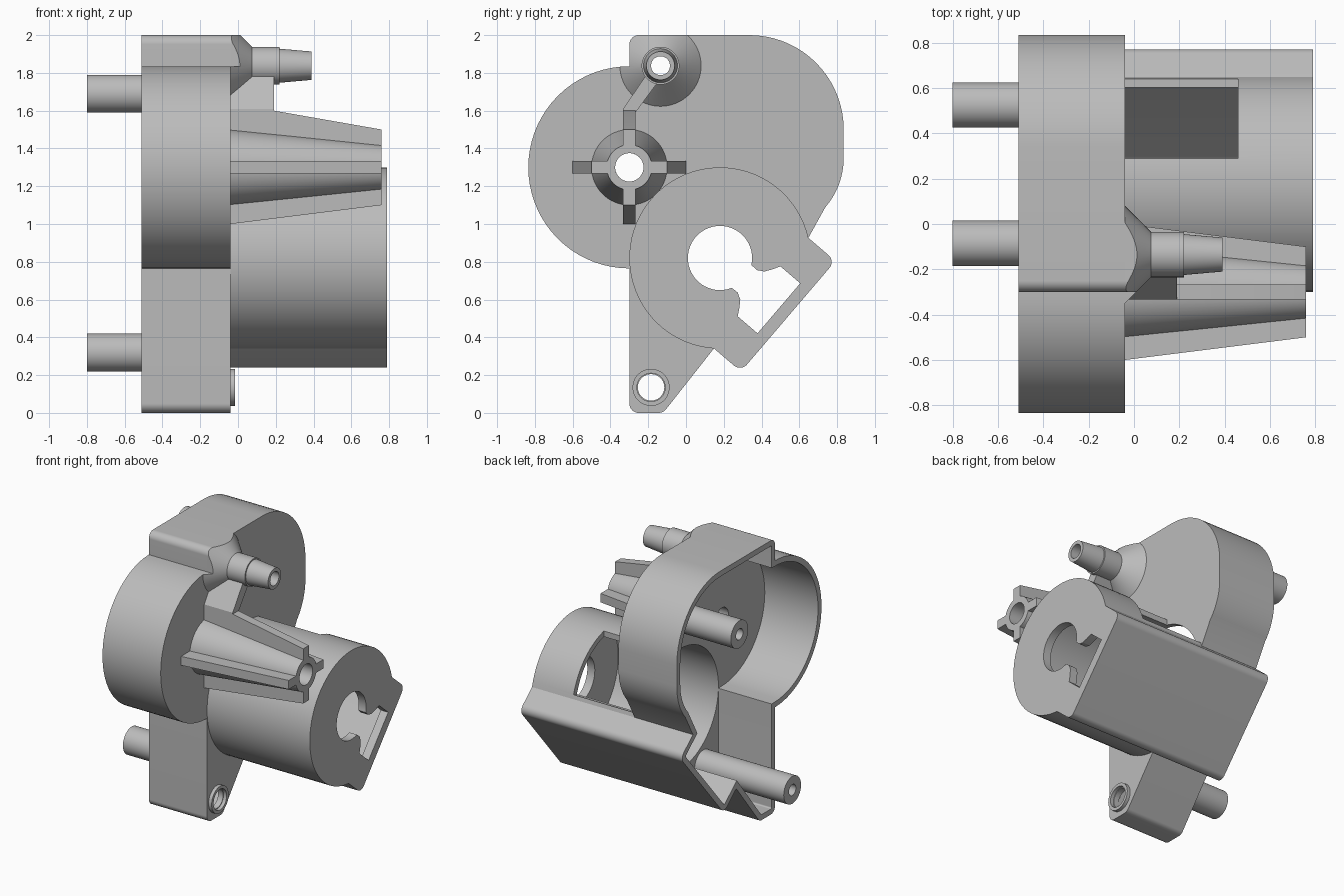
import bpy, bmesh
from math import sin, cos, radians, asin, degrees
from mathutils import Matrix, Vector

old = bpy.data.objects.get("Cube")
if old:
    bpy.data.objects.remove(old, do_unlink=True)

grey = bpy.data.materials.new("plain_grey")
grey.use_nodes = True
COLOUR = (0.5, 0.5, 0.5, 1)
grey.diffuse_color = COLOUR
grey.node_tree.nodes["Principled BSDF"].inputs["Base Color"].default_value = COLOUR

# Main layout, given as (y, z); FLOOR is the outer face of the housing floor
WALL, RIM, FLOOR, INNER, END = 0.04, -0.51, -0.04, -0.08, 0.79
MOTOR, SPINDLE, NOZZLE, EYELET = (0.18, 0.82), (-0.30, 1.30), (-0.135, 1.838), (-0.185, 0.135)
TILT = radians(-40.5)


def make_object(name, bm):
    bmesh.ops.remove_doubles(bm, verts=bm.verts, dist=1e-5)
    bmesh.ops.recalc_face_normals(bm, faces=bm.faces)
    mesh = bpy.data.meshes.new(name)
    bm.to_mesh(mesh)
    bm.free()
    mesh.materials.append(grey)
    obj = bpy.data.objects.new(name, mesh)
    bpy.context.collection.objects.link(obj)
    return obj


def arc(centre, r, a0, a1):
    n = max(4, round(abs(a1 - a0) / 5))
    angles = [radians(a0 + (a1 - a0) * i / n) for i in range(n + 1)]
    return [(centre[0] + r * cos(a), centre[1] + r * sin(a)) for a in angles]


def motor_frame(pts):
    """Turn points from the tilted motor frame into (y, z)."""
    c, s = cos(TILT), sin(TILT)
    return [(MOTOR[0] + a * c - b * s, MOTOR[1] + a * s + b * c) for a, b in pts]


def inset(pts, d):
    """Mitred inward offset of a counterclockwise outline."""
    result = []
    for i, p in enumerate(pts):
        p = Vector(p)
        e0 = (p - Vector(pts[i - 1])).normalized()
        e1 = (Vector(pts[(i + 1) % len(pts)]) - p).normalized()
        n0, n1 = Vector((-e0.y, e0.x)), Vector((-e1.y, e1.x))
        result.append(tuple(p + (n0 + n1) * d / (1 + n0.dot(n1))))
    return result


def prism(name, pts, x0, x1, matrix=None):
    """Extrude a (y, z) outline along x."""
    bm = bmesh.new()
    face = bm.faces.new([bm.verts.new((x0, y, z)) for y, z in pts])
    new = bmesh.ops.extrude_face_region(bm, geom=[face])["geom"]
    moved = [v for v in new if isinstance(v, bmesh.types.BMVert)]
    bmesh.ops.translate(bm, verts=moved, vec=(x1 - x0, 0, 0))
    if matrix:
        bm.transform(matrix)
    return make_object(name, bm)


def lathe(name, centre, profile, closed=False):
    """Turn an (x, radius) profile about an x-parallel axis."""
    bm = bmesh.new()
    vs = [bm.verts.new((x, 0, r)) for x, r in profile]
    es = [bm.edges.new(pair) for pair in zip(vs, vs[1:])]
    if closed:
        es.append(bm.edges.new((vs[-1], vs[0])))
    bmesh.ops.spin(bm, geom=vs + es, cent=(0, 0, 0), axis=(1, 0, 0),
                   angle=radians(360), steps=64)
    bmesh.ops.translate(bm, verts=bm.verts, vec=(0, *centre))
    return make_object(name, bm)


def drill(name, centre, r, x0, x1):
    return prism(name, arc(centre, r, 0, 355), x0, x1)


def boolean(obj, operation, *cutters):
    bpy.context.view_layer.objects.active = obj
    for cutter in cutters:
        mod = obj.modifiers.new("cut", "BOOLEAN")
        mod.operation, mod.solver, mod.object = operation, "EXACT", cutter
        bpy.ops.object.modifier_apply(modifier=mod.name)
        bpy.data.objects.remove(cutter, do_unlink=True)


# Motor section: circle with a box on its tilted side
spread = degrees(asin(0.385 / 0.48))
can_outline = motor_frame(arc((0, 0), 0.48, spread, 360 - spread)
                          + arc((0.425, -0.335), 0.05, -90, 0)
                          + arc((0.425, 0.335), 0.05, 0, 90))
can_bore = inset(can_outline, WALL)

# Housing outline: foot, motor box, gear bulge, top corner, round lobe
box_notch = 0.48 * cos(radians(spread))
outline = (arc((-0.25, 0.05), 0.05, 180, 270)
           + arc((-0.145, 0.05), 0.05, 270, 320)
           + motor_frame([(box_notch, -0.385)]
                         + arc((0.425, -0.335), 0.05, -90, 0)
                         + arc((0.425, 0.335), 0.05, 0, 90)
                         + [(box_notch, 0.385)])
           + arc((0.435, 1.35), 0.4, -41, 0)
           + arc((0.335, 1.5), 0.5, 0, 90)
           + arc((-0.25, 1.95), 0.05, 90, 180)
           + arc(SPINDLE, 0.535, 90, 270))

# Open-backed housing
housing = prism("housing", outline, RIM, FLOOR)
boolean(housing, "DIFFERENCE",
        prism("cavity", inset(outline, WALL), RIM - 0.1, INNER),
        prism("motor_opening", can_bore, INNER - 0.05, 0.1),
        drill("spindle_opening", SPINDLE, 0.075, -0.2, 0.1),
        drill("eyelet_opening", EYELET, 0.07, -0.2, 0.1),
        drill("nozzle_opening", NOZZLE, 0.11, -0.2, 0.1))

# Motor can with keyhole end and side window
keyhole_side = [(0.19, 0.078), (0.225, 0.098), (0.25, 0.135), (0.272, 0.174), (0.41, 0.174)]
keyhole = motor_frame(arc((0, 0), 0.17, 28, 332)
                      + [(a, -b) for a, b in keyhole_side] + keyhole_side[::-1])
can = prism("motor_can", can_outline, FLOOR, END)
boolean(can, "DIFFERENCE",
        prism("bore", can_bore, -0.2, END - 0.06),
        prism("keyhole", keyhole, 0.5, 1),
        prism("window", [(0.29, 0.945), (0.64, 0.945), (0.64, 1.4), (0.29, 1.4)], -0.06, 0.46))

# Nozzle: flared base trimmed to the housing outline, then a stepped tube
flare = lathe("nozzle_flare", NOZZLE,
              [(FLOOR, 0.215), (0.075, 0.1), (0.075, 0.05), (0.02, 0.05), (FLOOR, 0.11)], True)
boolean(flare, "INTERSECT", prism("trim", outline, -0.2, 0.5))
lathe("nozzle_tube", NOZZLE,
      [(0.07, 0.1), (0.22, 0.1), (0.22, 0.09), (0.39, 0.075), (0.39, 0.05), (0.07, 0.05)], True)

# Tapered spindle with four ribs
lathe("spindle", SPINDLE, [(FLOOR, 0.2), (0.76, 0.12), (0.76, 0.075), (FLOOR, 0.075)], True)
swap = Matrix(((0, 1, 0, 0), (1, 0, 0, 0), (0, 0, 1, 0), (0, 0, 0, 1)))
for i, side in enumerate(("top", "front", "bottom", "back")):
    rib = [(FLOOR, 0.09), (FLOOR, 0.3), (0.76, 0.2), (0.76, 0.09)]
    if side == "top":
        rib.insert(2, (0.19, 0.3))
    place = Matrix.Translation((0, *SPINDLE)) @ Matrix.Rotation(radians(90 * i), 4, "X") @ swap
    prism(side + "_spindle_rib", rib, -0.0325, 0.0325, place)

# Bent web joining the spindle to the nozzle
prism("nozzle_web", [(-0.3325, 1.52), (-0.2675, 1.52), (-0.2675, 1.59), (-0.15, 1.75),
                     (-0.21, 1.79), (-0.3325, 1.61)], FLOOR, 0.19)

# Eyelet on the foot
lathe("foot_eyelet", EYELET, [(INNER, 0.098), (-0.015, 0.098), (-0.015, 0.075), (INNER, 0.075)], True)

# Mounting pins with blind holes
for name, centre in (("upper_pin", (0.525, 1.69)), ("lower_pin", (-0.085, 0.32))):
    lathe(name, centre, [(INNER, 0), (INNER, 0.1), (-0.8, 0.1), (-0.8, 0.04), (-0.65, 0.04), (-0.65, 0)])

# Smooth the round faces, keep the edges crisp
bpy.ops.object.select_all(action="DESELECT")
for obj in bpy.context.collection.objects:
    if obj.type == "MESH" and grey.name in obj.data.materials:
        obj.select_set(True)
        bpy.context.view_layer.objects.active = obj
bpy.ops.object.shade_smooth_by_angle(angle=radians(25))
